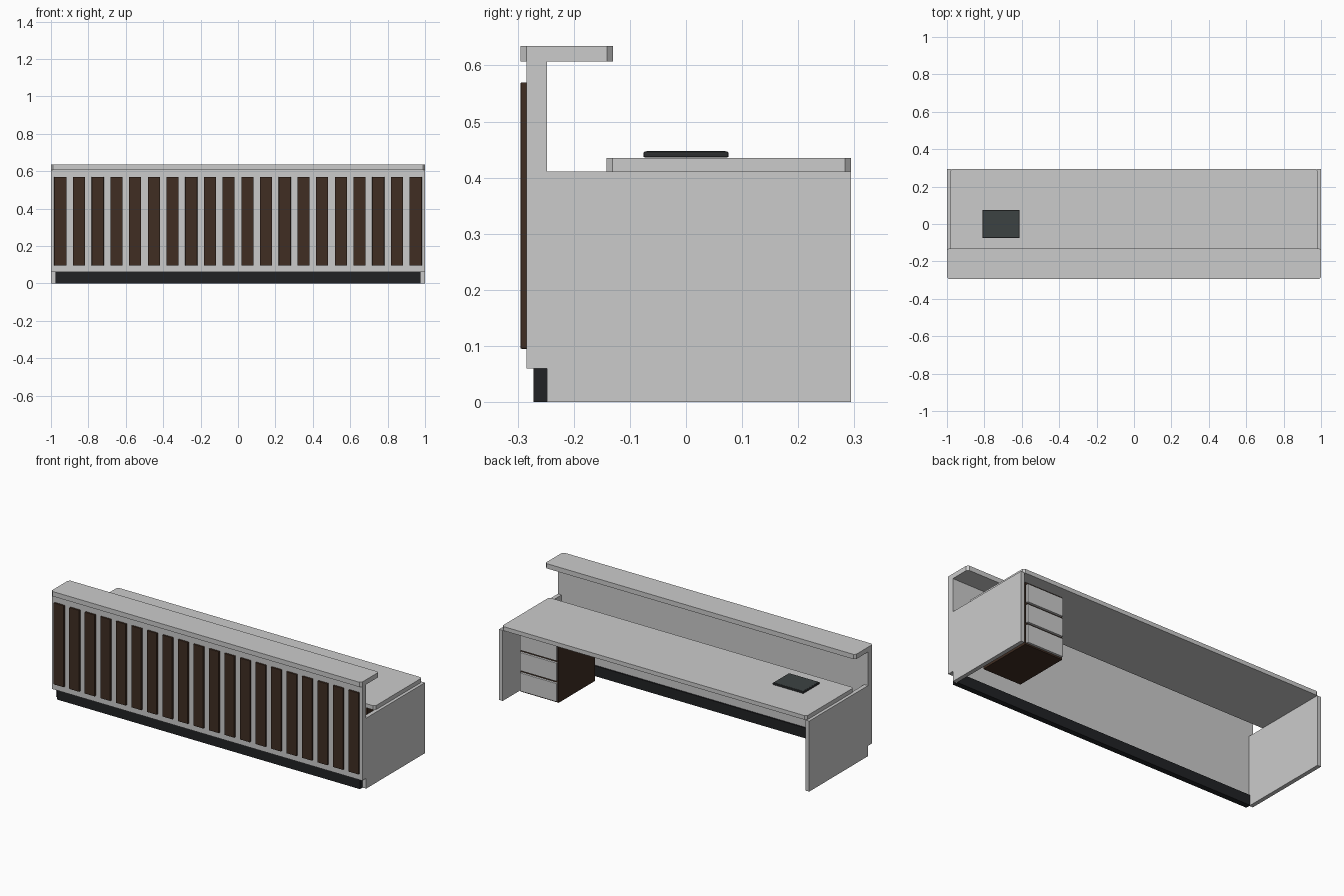
import bpy
import bmesh

if "Cube" in bpy.data.objects:
    bpy.data.objects.remove(bpy.data.objects["Cube"])


def material(name, rgb):
    m = bpy.data.materials.new(name)
    m.diffuse_color = (*rgb, 1)
    m.use_nodes = True
    m.node_tree.nodes["Principled BSDF"].inputs["Base Color"].default_value = m.diffuse_color
    return m


def box(name, x, y, z, mat=None, bevel=0.0, corners=0.0):
    """Box from (min, max) ranges; corners chamfers only the vertical edges."""
    bm = bmesh.new()
    bmesh.ops.create_cube(bm, size=1)
    for v in bm.verts:
        for i, (lo, hi) in enumerate((x, y, z)):
            v.co[i] = lo if v.co[i] < 0 else hi
    if corners:
        upright = [e for e in bm.edges
                   if abs(e.verts[0].co.z - e.verts[1].co.z) > 1e-6]
        bmesh.ops.bevel(bm, geom=upright, offset=corners, segments=1,
                        profile=0.5, affect='EDGES')
    bmesh.ops.recalc_face_normals(bm, faces=bm.faces)
    mesh = bpy.data.meshes.new(name)
    bm.to_mesh(mesh)
    bm.free()
    ob = bpy.data.objects.new(name, mesh)
    bpy.context.collection.objects.link(ob)
    if mat:
        mesh.materials.append(mat)
    if bevel:
        b = ob.modifiers.new("edge_bevel", 'BEVEL')
        b.width = bevel
        b.segments = 2
    return ob


wood = material("dark_wood", (0.05, 0.026, 0.016))
black = material("black_base", (0.015, 0.016, 0.018))
case = material("tablet_case", (0.025, 0.027, 0.028))
glass = material("tablet_screen", (0.045, 0.055, 0.055))

# Main desk shell
box("front_panel", (-1, 1), (-0.284, -0.248), (0.06, 0.607))
box("upper_counter", (-1, 1), (-0.295, -0.13), (0.607, 0.635), corners=0.011)
box("worktop", (-0.982, 0.982), (-0.142, 0.294), (0.411, 0.435), corners=0.011)
for side, name in ((-1, "left"), (1, "right")):
    xs = sorted((side * 0.976, side * 1.0))
    box(name + "_side_panel", xs, (-0.248, 0.294), (0, 0.411))
box("kick_plate", (-0.977, 0.977), (-0.272, -0.24), (0, 0.06), black)

# Vertical wooden slats on the front
for i in range(20):
    cx = -0.95 + 0.1 * i
    box(f"slat_{i + 1}", (cx - 0.0325, cx + 0.0325), (-0.295, -0.283),
        (0.095, 0.57), wood, bevel=0.002)

# Drawer unit under the worktop
box("drawer_cabinet", (0.665, 0.912), (-0.11, 0.222), (0.045, 0.411), wood)
for i in range(3):
    z0 = 0.054 + 0.119 * i
    box(f"drawer_front_{i + 1}", (0.671, 0.906), (0.221, 0.236),
        (z0, z0 + 0.107), bevel=0.002)

# Tablet lying on the worktop
box("tablet_body", (-0.81, -0.611), (-0.076, 0.076), (0.436, 0.4465), case, bevel=0.003)
box("tablet_screen", (-0.804, -0.617), (-0.07, 0.07), (0.445, 0.4475), glass)
